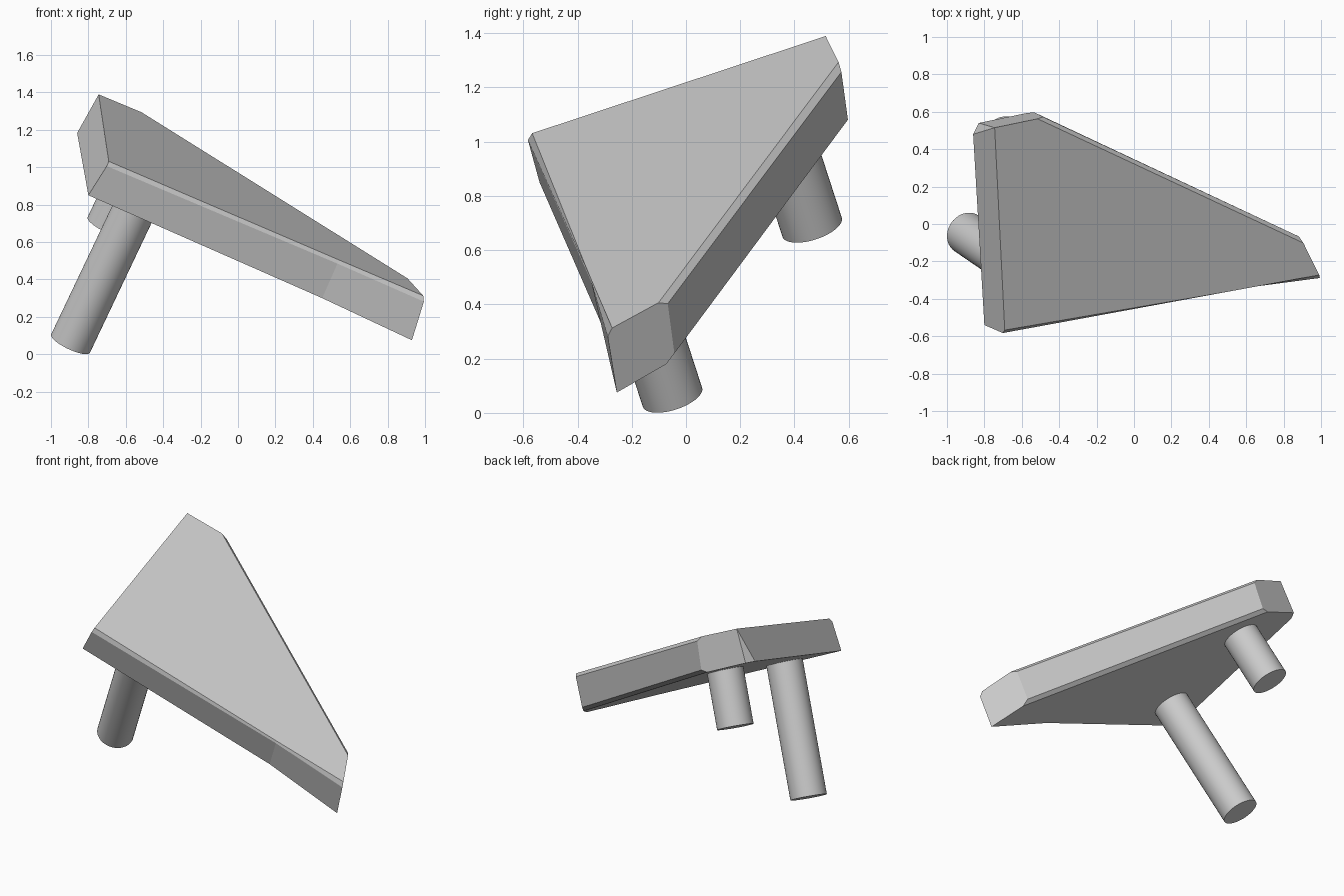
import bpy, bmesh
from mathutils import Vector

if "Cube" in bpy.data.objects:
    bpy.data.objects.remove(bpy.data.objects["Cube"])

# Tilted planes of the slab: z = a + b*x + c*y
TOP = (0.873, -0.481, 0.307)
BOTTOM = (0.613, -0.497, 0.297)
AXIS = Vector((0.475, -0.325, 1.0)).normalized()


def on_plane(plane, points):
    a, b, c = plane
    return [Vector((x, y, a + b * x + c * y)) for x, y in points]


def new_object(name, bm):
    bmesh.ops.recalc_face_normals(bm, faces=bm.faces[:])
    mesh = bpy.data.meshes.new(name)
    bm.to_mesh(mesh)
    bm.free()
    ob = bpy.data.objects.new(name, mesh)
    bpy.context.collection.objects.link(ob)
    return ob


# Slab: outlines run front left, front kink, tip, right, back, back left
top_outline = [(-0.69, -0.588), (0.54, -0.355), (1.0, -0.292),
               (0.89, -0.07), (-0.48, 0.57), (-0.745, 0.515)]
bottom_outline = [(-0.80, -0.54), (0.45, -0.30), (0.93, -0.255),
                  (0.81, -0.04), (-0.54, 0.60), (-0.83, 0.54), (-0.86, 0.48)]

bm = bmesh.new()
top = [bm.verts.new(p) for p in on_plane(TOP, top_outline)]
bot = [bm.verts.new(p) for p in on_plane(BOTTOM, bottom_outline)]
bm.faces.new(top)
bm.faces.new(bot[::-1])
for i in range(5):
    bm.faces.new((top[i], bot[i], bot[i + 1], top[i + 1]))
bm.faces.new((top[5], bot[5], bot[6]))
bm.faces.new((top[5], bot[6], bot[0], top[0]))

# Narrow chamfers on the long back edge and the front edge
edges = [bm.edges.get(pair) for pair in
         ((top[3], top[4]), (bot[3], bot[4]), (top[0], top[1]), (top[1], top[2]))]
bmesh.ops.bevel(bm, geom=edges, offset=0.022, segments=1, affect='EDGES', clamp_overlap=True)
new_object("slab", bm)


# Round legs, square to the slab and sunk slightly into it
def leg(name, foot, length, radius=0.115):
    bpy.ops.mesh.primitive_cylinder_add(
        vertices=40, radius=radius, depth=length,
        location=Vector(foot) + AXIS * length / 2,
        rotation=AXIS.to_track_quat('Z', 'Y').to_euler())
    bpy.context.object.name = name
    bpy.ops.object.shade_smooth_by_angle()


leg("long_leg", (-0.895, -0.05, 0.058), 0.88)
leg("short_leg", (-0.70, 0.465, 0.685), 0.40)
